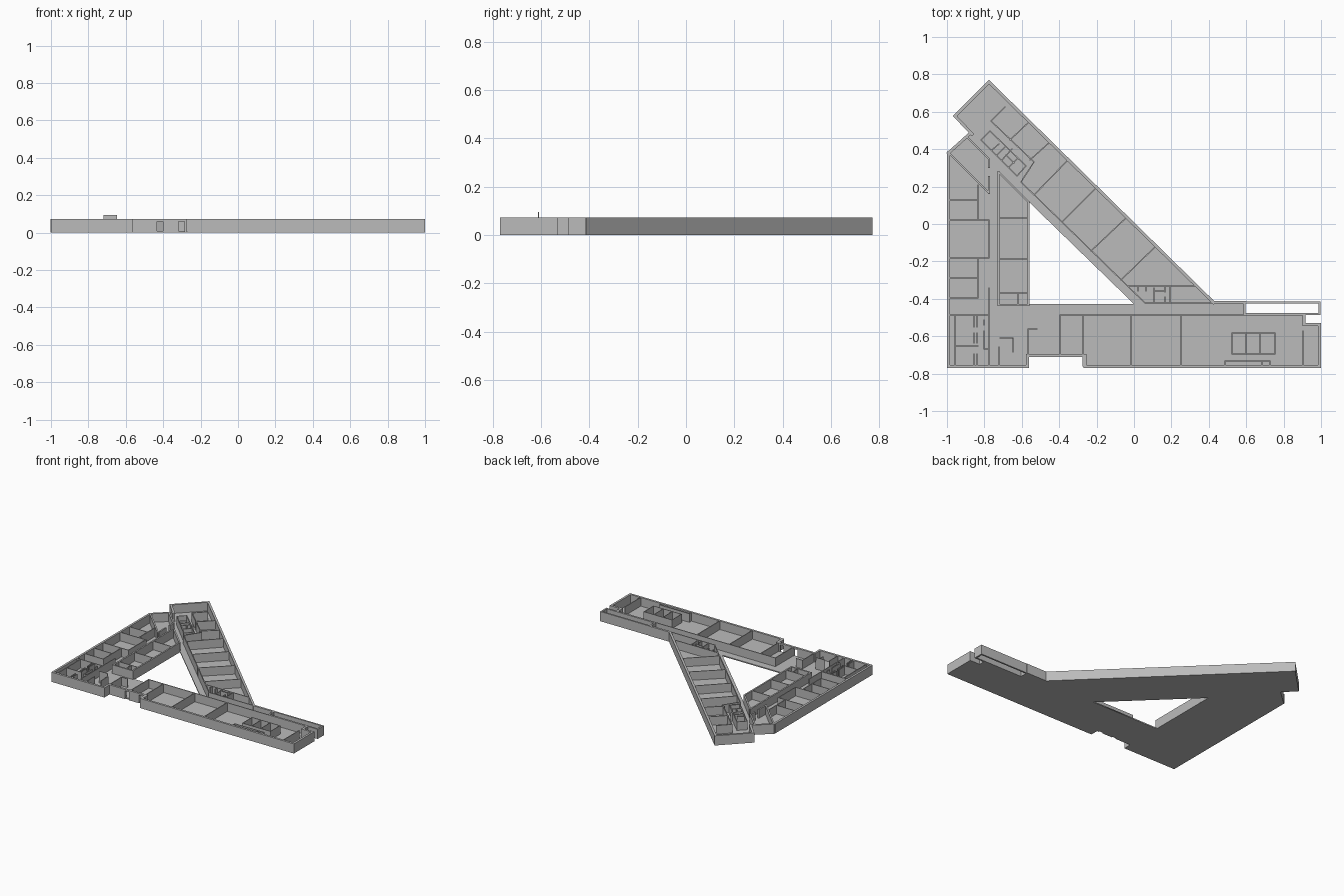
import bpy, bmesh, math
from mathutils import Vector

# Plan is laid out in drawing units: 187 per model unit, y pointing down
S, CX, CY = 187.0, 1134.0, 224.0
H, FLOOR, DOOR = 0.072, 0.008, 0.06
THICK, MID, THIN = 0.016, 0.011, 0.006

grey = bpy.data.materials.new("concrete grey")
grey.diffuse_color = (0.5, 0.5, 0.5, 1)


def pt(x, y):
    return Vector(((x - CX) / S, (CY - y) / S))


def add_wall(bm, x1, y1, x2, y2, t, z0=0.0, z1=H):
    """Box standing on a plan segment, ends extended by half its thickness."""
    a, b = pt(x1, y1), pt(x2, y2)
    d = (b - a).normalized()
    n = Vector((-d.y, d.x)) * t / 2
    a, b = a - d * t / 2, b + d * t / 2
    ring = [a - n, b - n, b + n, a + n]
    lo = [bm.verts.new((p.x, p.y, z0)) for p in ring]
    hi = [bm.verts.new((p.x, p.y, z1)) for p in ring]
    bm.faces.new(lo[::-1])
    bm.faces.new(hi)
    for i in range(4):
        j = (i + 1) % 4
        bm.faces.new((lo[i], lo[j], hi[j], hi[i]))


def finish(name, bm):
    me = bpy.data.meshes.new(name)
    bm.to_mesh(me)
    bm.free()
    me.materials.append(grey)
    ob = bpy.data.objects.new(name, me)
    bpy.context.collection.objects.link(ob)
    return ob


def walls(name, segs, t, z0=FLOOR * 0.5, z1=H):
    bm = bmesh.new()
    for s in segs:
        add_wall(bm, *s, t, z0, z1)
    return finish(name, bm)


def chain(points, closed=False):
    pairs = list(zip(points, points[1:] + points[:1]))
    return [(*a, *b) for a, b in (pairs if closed else pairs[:-1])]


# Floor slab with the triangular courtyard left open
outer = [(948.5, 153), (948.5, 366.5), (1027.5, 366.5), (1027.5, 355.5), (1085, 355.5),
         (1085, 366.5), (1319.5, 366.5), (1319.5, 324.5), (1304, 324.5), (1304, 315),
         (1244.5, 315), (1244.5, 302.5), (1213.5, 302.5), (989, 82), (955, 116),
         (972, 134), (969, 134.5)]
court = [(1029.5, 202.5), (1029.5, 304), (1134, 304)]
cu = bpy.data.curves.new("floor_slab", 'CURVE')
cu.dimensions, cu.fill_mode, cu.extrude = '2D', 'BOTH', FLOOR / 2
for loop in (outer, court):
    sp = cu.splines.new('POLY')
    sp.points.add(len(loop) - 1)
    for p, q in zip(sp.points, loop):
        p.co = (*pt(*q), 0, 1)
    sp.use_cyclic_u = True
cu.materials.append(grey)
slab = bpy.data.objects.new("floor_slab", cu)
bpy.context.collection.objects.link(slab)
slab.location.z = FLOOR / 2
bpy.context.view_layer.objects.active = slab
slab.select_set(True)
bpy.ops.object.convert(target='MESH')

# Outer walls (the recessed entrance front is built separately)
walls("outer_walls", chain(outer[:4]) + chain(outer[4:10]) + chain(outer[11:16])
      + chain([outer[16], outer[0]]), THICK, 0)
walls("open_slot_walls", chain([(1244.5, 302.5), (1319.5, 302.5), (1319.5, 314),
                                (1244.5, 314)], True), 0.012, 0)

# Entrance front with two doorways and lintels
walls("entrance_wall", [(1029, 355.5, 1051.5, 355.5), (1060.5, 355.5, 1073, 355.5),
                        (1082, 355.5, 1084, 355.5)], THICK, 0)
walls("door_lintels", [(1053, 355.5, 1059, 355.5), (1074.5, 355.5, 1080.5, 355.5)],
      THICK, DOOR, H)

# West wing: courtyard side rooms and the slanted link
walls("courtyard_rooms_shell", chain([(998.5, 305), (998.5, 172), (1028.5, 202),
                                      (1028.5, 305)], True), MID, 0)
walls("link_walls", [(967, 137, 989, 159), (950, 154, 989, 193), (989, 160, 989, 167),
                     (989, 177, 989, 193)], MID)
walls("west_wing_partitions",
      [(998, y, 1029, y) for y in (218, 259, 293)]
      + [(949, y, 978, y) for y in (200, 278, 298)]
      + [(949, y, 989, y) for y in (220, 258, 315)]
      + [(1018, 293, 1018, 305), (978, 185, 978, 220), (978, 258, 978, 298),
         (989, 220, 989, 258), (989, 288, 989, 366)], THIN)

# South-west corner: washrooms and stair
walls("corner_partitions",
      [(955, 315, 955, 366), (955, 346, 978, 346), (984, 320, 984, 325),
       (984, 331, 984, 349), (984, 349, 989, 349), (999, 347, 999, 366),
       (1013, 338, 1013, 352), (1028, 329, 1028, 355), (1028, 329, 1037, 329)]
      + [(x, a, x, b) for x in (974, 977)
         for a, b in ((316, 327), (333, 343), (354, 366))], THIN)
walls("stair_panel", [(1000, 338, 1012.5, 338)], 0.004, FLOOR / 2, 0.095)

# South wing: corridor wall, room dividers, core and store
walls("south_wing_partitions",
      [(1060, 315, 1304, 315), (1060, 315, 1060, 355)]
      + [(x, 315, x, 366) for x in (1083, 1131, 1181)]
      + [(1303, 331, 1303, 366)], THIN)
walls("south_core", [(1232, 333, 1275, 333), (1232, 354, 1275, 354)]
      + [(x, 333, x, 354) for x in (1232, 1246, 1260, 1275)], 0.004)
walls("south_store", [(1225, 361, 1270, 361), (1225, 361, 1225, 366),
                      (1262, 361, 1262, 366), (1270, 361, 1270, 366)], THIN)

# Diagonal wing: long corridor wall and cross walls
walls("diagonal_partitions",
      [(1021, 182, 1145, 303), (991, 121, 1034, 162), (1034, 162, 1021, 182),
       (991, 121, 1005, 107), (1010, 140, 1029, 122), (1030, 160, 1050, 142),
       (1034, 195, 1068, 160), (1062, 222, 1096, 188), (1091, 251, 1127, 217),
       (1121, 280, 1156, 246)], THIN)

# Diagonal wing core: slanted box with small cells
core = [(981, 140), (990, 131), (1026, 166), (1017, 176)]
walls("diagonal_core", chain(core, True)
      + [(1002, 160, 1012, 149), (1009, 167, 1018, 158), (1006, 155, 1014, 163),
         (992, 150, 999, 144), (997, 155, 1005, 147)], THIN)

# Small rooms where the diagonal meets the south wing
walls("junction_rooms",
      [(1128, 286, 1197, 286), (1145, 303, 1213, 303), (1170, 286, 1170, 303),
       (1165, 286, 1165, 292), (1165, 297, 1165, 303), (1154, 288, 1154, 303),
       (1146, 286, 1146, 291), (1154, 291, 1165, 291), (1138, 286, 1138, 291),
       (1197, 286, 1212, 302)], THIN)
